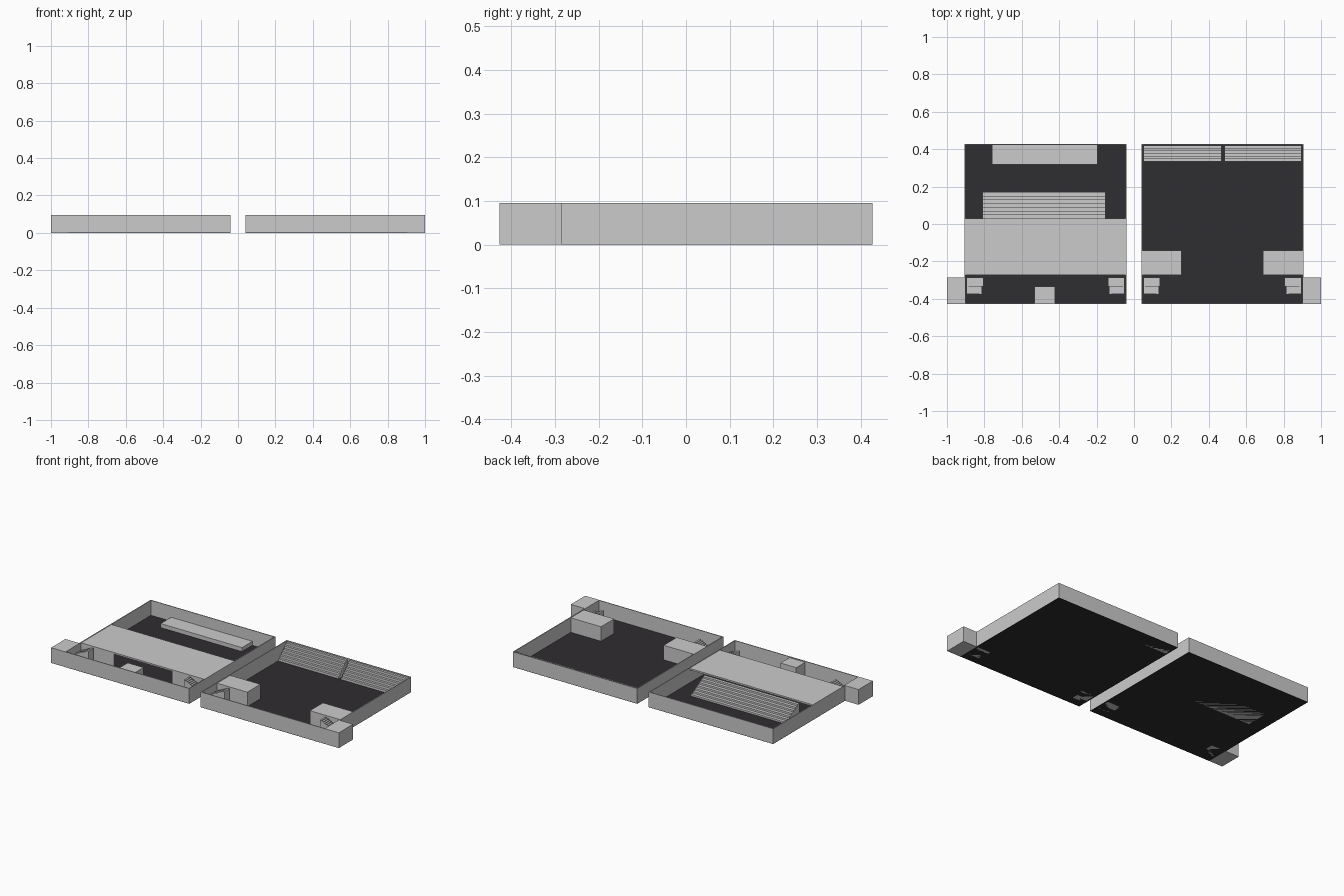
import bpy

if "Cube" in bpy.data.objects:
    bpy.data.objects.remove(bpy.data.objects["Cube"])

H = 0.096      # wall height
T = 0.005      # wall thickness
Y0, Y1 = -0.427, 0.427


def mesh(name, verts, faces, mat=None):
    me = bpy.data.meshes.new(name)
    me.from_pydata(verts, [], faces)
    ob = bpy.data.objects.new(name, me)
    bpy.context.collection.objects.link(ob)
    if mat:
        me.materials.append(mat)
    return ob


def box(name, x0, x1, y0, y1, z0, z1, mat=None):
    v = [(x, y, z) for z in (z0, z1) for x, y in ((x0, y0), (x1, y0), (x1, y1), (x0, y1))]
    f = [(3, 2, 1, 0), (4, 5, 6, 7), (0, 1, 5, 4), (1, 2, 6, 5), (2, 3, 7, 6), (3, 0, 4, 7)]
    return mesh(name, v, f, mat)


def stairs(name, a0, a1, b0, b1, z0, z1, n, along):
    # stepped profile climbing from a0 to a1, extruded across b0..b1
    prof = [(a0, 0)]
    for i in range(n):
        z = z0 + (z1 - z0) * (i + 1) / n
        prof += [(a0 + (a1 - a0) * i / n, z), (a0 + (a1 - a0) * (i + 1) / n, z)]
    prof.append((a1, 0))
    k = len(prof)
    v = [((a, b, z) if along == 'x' else (b, a, z)) for b in (b0, b1) for a, z in prof]
    f = [(i, (i + 1) % k, k + (i + 1) % k, k + i) for i in range(k)]
    f += [tuple(range(k))[::-1], tuple(range(k, 2 * k))]
    ob = mesh(name, v, f)
    if ((a1 > a0) == (b1 > b0)) == (along == 'x'):
        ob.data.flip_normals()
    return ob


dark = bpy.data.materials.new("dark_floor")
dark.diffuse_color = (0.028, 0.026, 0.03, 1)
dark.use_nodes = True
dark.node_tree.nodes["Principled BSDF"].inputs["Base Color"].default_value = dark.diffuse_color

# Two open trays: floor, four walls, outside tower and corner stairs
for side, x0, x1 in (("left", -0.905, -0.04), ("right", 0.04, 0.905)):
    box(side + "_floor", x0, x1, Y0, Y1, 0, 0.002, dark)
    box(side + "_front_wall", x0, x1, Y0, Y0 + T, 0.001, H)
    box(side + "_back_wall", x0, x1, Y1 - T, Y1, 0.001, H)
    box(side + "_wall_a", x0, x0 + T, Y0 + T, Y1 - T, 0.001, H)
    box(side + "_wall_b", x1 - T, x1, Y0 + T, Y1 - T, 0.001, H)
    tx = (-1, x0) if side == "left" else (x1, 1)
    box(side + "_tower", tx[0], tx[1], Y0, -0.285, 0, H)
    # doubled-back stair flights in both front corners
    for tag, wall, s in (("a", x0 + 0.01, 1), ("b", x1 - 0.01, -1)):
        stairs(f"{side}_lower_flight_{tag}", wall + s * 0.08, wall, -0.375, -0.335,
               0.002, 0.048, 8, 'x')
        stairs(f"{side}_upper_flight_{tag}", wall, wall + s * 0.09, -0.335, -0.285,
               0.048, 0.09, 8, 'x')

# Left tray: balcony slab, lobby wall with wide opening, raked seating, stage, booth
box("balcony_slab", -0.9, -0.045, -0.272, 0.03, 0.084, 0.094)
box("lobby_wall_a", -0.9, -0.67, -0.272, -0.266, 0.002, 0.084)
box("lobby_wall_b", -0.27, -0.045, -0.272, -0.266, 0.002, 0.084)
stairs("raked_seating", 0.17, 0.03, -0.81, -0.152, 0.002, 0.08, 7, 'y')
box("stage", -0.76, -0.195, 0.318, Y1 - T, 0.001, 0.027)
box("front_booth", -0.533, -0.423, Y0 + T, -0.333, 0.001, 0.09)

# Right tray: two side rooms and two banks of rear seating
box("side_room_a", 0.045, 0.255, -0.272, -0.142, 0.001, 0.093)
box("side_room_b", 0.69, 0.9, -0.272, -0.142, 0.001, 0.093)
stairs("rear_seating_a", 0.333, 0.419, 0.05, 0.467, 0.002, 0.09, 6, 'y')
stairs("rear_seating_b", 0.333, 0.419, 0.483, 0.895, 0.002, 0.09, 6, 'y')
